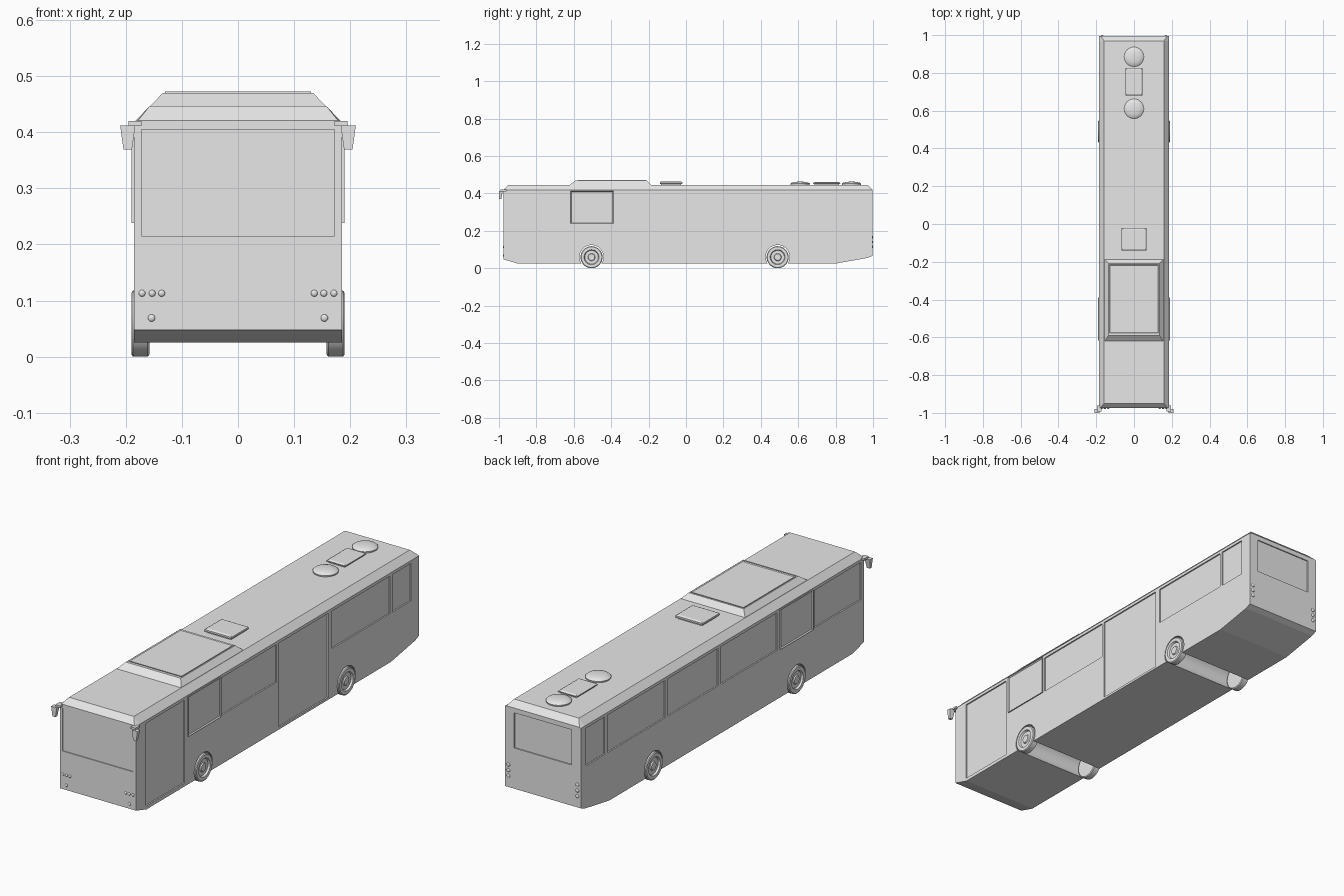
import bpy, bmesh, math
from mathutils import Matrix, Vector

cube = bpy.data.objects.get("Cube")
if cube:
    bpy.data.objects.remove(cube, do_unlink=True)

grey = bpy.data.materials.new("light_grey")
grey.use_nodes = True
grey.diffuse_color = (0.8, 0.8, 0.8, 1)
grey.node_tree.nodes["Principled BSDF"].inputs["Base Color"].default_value = (0.8, 0.8, 0.8, 1)

HW = 0.185              # half width of the body
FRONT, BACK = -0.975, 0.996
AXLES = (-0.505, 0.49)


def finish(name, bm, smooth=False):
    bmesh.ops.recalc_face_normals(bm, faces=bm.faces)
    mesh = bpy.data.meshes.new(name)
    bm.to_mesh(mesh)
    bm.free()
    obj = bpy.data.objects.new(name, mesh)
    bpy.context.collection.objects.link(obj)
    mesh.materials.append(grey)
    if smooth:
        bpy.ops.object.select_all(action='DESELECT')
        obj.select_set(True)
        bpy.context.view_layer.objects.active = obj
        bpy.ops.object.shade_smooth_by_angle(angle=math.radians(35))
    return obj


def add_box(bm, x, y, z):
    """Box between pairs of limits; returns its vertices."""
    size = [b - a for a, b in (x, y, z)]
    mid = [(a + b) / 2 for a, b in (x, y, z)]
    mat = Matrix.Translation(mid) @ Matrix.Diagonal((*size, 1))
    return bmesh.ops.create_cube(bm, size=1, matrix=mat)["verts"]


def loft(bm, rings):
    """Skin a row of equal closed rings and cap both ends."""
    rows = [[bm.verts.new(p) for p in ring] for ring in rings]
    n = len(rows[0])
    for a, b in zip(rows, rows[1:]):
        for i in range(n):
            bm.faces.new((a[i], a[(i + 1) % n], b[(i + 1) % n], b[i]))
    bm.faces.new(rows[0])
    bm.faces.new(rows[-1][::-1])


def panel(name, x, y, z, normal, border, depth):
    """Box whose face along the normal has a raised rim."""
    bm = bmesh.new()
    add_box(bm, x, y, z)
    bm.normal_update()
    face = max(bm.faces, key=lambda f: f.normal.dot(Vector(normal)))
    bmesh.ops.inset_individual(bm, faces=[face], thickness=border)
    bmesh.ops.translate(bm, verts=face.verts, vec=Vector(normal) * -depth)
    return finish(name, bm)


# Body shell: (y, floor height, roof half width, roof height)
sections = [(FRONT, 0.048, 0.178, 0.421), (-0.95, 0.04, 0.158, 0.446),
            (-0.9, 0.025, 0.158, 0.446), (0.8, 0.025, 0.158, 0.446),
            (0.97, 0.055, 0.158, 0.446), (BACK, 0.066, 0.178, 0.421)]
bm = bmesh.new()
loft(bm, [[(HW, y, zb), (HW, y, 0.418), (rw, y, zt),
           (-rw, y, zt), (-HW, y, 0.418), (-HW, y, zb)]
          for y, zb, rw, zt in sections])
body = finish("body", bm)

# Recesses for doors, windows and wheel arches
D = 0.006
SILL, HEAD = 0.24, 0.405
right_openings = [(-0.905, -0.635, 0.04), (0.02, 0.365, 0.035),
                  (-0.38, 0.005, SILL), (0.39, 0.795, SILL), (0.81, 0.94, SILL)]
left_openings = [(-0.955, -0.63, SILL), (-0.37, 0.02, SILL),
                 (0.04, 0.39, SILL), (0.41, 0.81, SILL), (0.83, 0.96, SILL)]
bm = bmesh.new()
for side, openings in ((1, right_openings), (-1, left_openings)):
    for y0, y1, z0 in openings:
        add_box(bm, sorted((side * (HW - D), side * (HW + 0.05))), (y0, y1), (z0, HEAD))
add_box(bm, (-0.172, 0.172), (FRONT - 0.05, FRONT + 0.004), (0.215, HEAD))
add_box(bm, (-0.14, 0.14), (BACK - 0.005, BACK + 0.05), (0.245, 0.4))
for y in AXLES:
    bmesh.ops.create_cone(bm, cap_ends=True, segments=40, radius1=0.064, radius2=0.064,
                          depth=0.6, matrix=Matrix.Translation((0, y, 0.06))
                          @ Matrix.Rotation(math.pi / 2, 4, 'Y'))
cutter = finish("opening_cutter", bm)
cutter.hide_render = True
mod = body.modifiers.new("openings", 'BOOLEAN')
mod.operation = 'DIFFERENCE'
mod.solver = 'EXACT'
mod.object = cutter
depsgraph = bpy.context.evaluated_depsgraph_get()
cut_mesh = bpy.data.meshes.new_from_object(body.evaluated_get(depsgraph))
body.modifiers.clear()
body.data = cut_mesh
bpy.data.objects.remove(cutter, do_unlink=True)

# Raised roof fairing with framed top panel
bm = bmesh.new()
loft(bm, [[(w, y0, z), (w, y1, z), (-w, y1, z), (-w, y0, z)]
          for w, y0, y1, z in ((0.158, -0.625, -0.185, 0.44),
                               (0.156, -0.62, -0.188, 0.447),
                               (0.134, -0.59, -0.21, 0.47))])
finish("roof_fairing", bm)
panel("roof_fairing_panel", (-0.13, 0.13), (-0.578, -0.215), (0.465, 0.473),
      (0, 0, 1), 0.006, 0.003)

# Roof hatches: base plate with a tapered lid
for name, w, y0, y1, top in (("front_roof_hatch", 0.066, -0.14, -0.02, 0.464),
                             ("rear_roof_hatch", 0.046, 0.68, 0.825, 0.46)):
    bm = bmesh.new()
    loft(bm, [[(w - i, y0 + i, z), (w - i, y1 - i, z), (i - w, y1 - i, z), (i - w, y0 + i, z)]
              for i, z in ((0.006, 0.44), (0.006, 0.451), (0, 0.452),
                           (0, top - 0.004), (0.008, top))])
    finish(name, bm)

# Roof vent domes
for name, y in (("front_roof_vent", 0.61), ("rear_roof_vent", 0.885)):
    bm = bmesh.new()
    loft(bm, [[(r * math.cos(a * math.tau / 32), y + r * math.sin(a * math.tau / 32), z)
               for a in range(32)]
              for r, z in ((0.05, 0.44), (0.052, 0.452), (0.046, 0.457),
                           (0.03, 0.461), (0.012, 0.463))])
    finish(name, bm, smooth=True)

# Paired parts
tyre_profile = [(0.158, 0), (0.158, 0.055), (0.161, 0.059), (0.187, 0.059), (0.19, 0.055),
                (0.19, 0.04), (0.182, 0.036), (0.182, 0.02), (0.187, 0.017), (0.187, 0)]
for side, label in ((1, "left"), (-1, "right")):
    # Wheels
    for y, place in zip(AXLES, ("front", "rear")):
        bm = bmesh.new()
        pts = [bm.verts.new((side * x, y, 0.059 + r)) for x, r in tyre_profile]
        edges = [bm.edges.new(p) for p in zip(pts, pts[1:])]
        bmesh.ops.spin(bm, geom=pts + edges, cent=(0, y, 0.059), axis=(1, 0, 0),
                       angle=math.tau, steps=36)
        bmesh.ops.remove_doubles(bm, verts=bm.verts, dist=0.0003)
        finish(f"{place}_{label}_wheel", bm, smooth=True)

    # Proud framed side window above the front axle
    panel(f"{label}_framed_window", sorted((side * 0.175, side * 0.19)), (-0.617, -0.388),
          (0.238, 0.412), (side, 0, 0), 0.007, 0.006)

    # Mirror: tapered housing and arm
    bm = bmesh.new()
    loft(bm, [[(side * x0, -1.0, z), (side * x1, -1.0, z),
               (side * x1, y1, z), (side * x0, y1, z)]
              for x0, x1, y1, z in ((0.189, 0.204, -0.988, 0.369),
                                    (0.183, 0.21, -0.98, 0.412))])
    add_box(bm, sorted((side * 0.172, side * 0.195)), (-0.992, -0.96), (0.411, 0.42))
    finish(f"{label}_mirror", bm)

    # Head and tail lamps as flattened beads
    bm = bmesh.new()
    lamps = [(x, FRONT, 0.113, 0.006) for x in (0.136, 0.153, 0.171)]
    lamps += [(0.154, FRONT, 0.069, 0.0065)]
    lamps += [(0.168, BACK, z, 0.008) for z in (0.115, 0.14, 0.165)]
    for x, y, z, r in lamps:
        bmesh.ops.create_uvsphere(bm, u_segments=16, v_segments=8, radius=1,
                                  matrix=Matrix.Translation((side * x, y, z))
                                  @ Matrix.Diagonal((r, 0.004, r, 1)))
    finish(f"{label}_lamps", bm, smooth=True)
